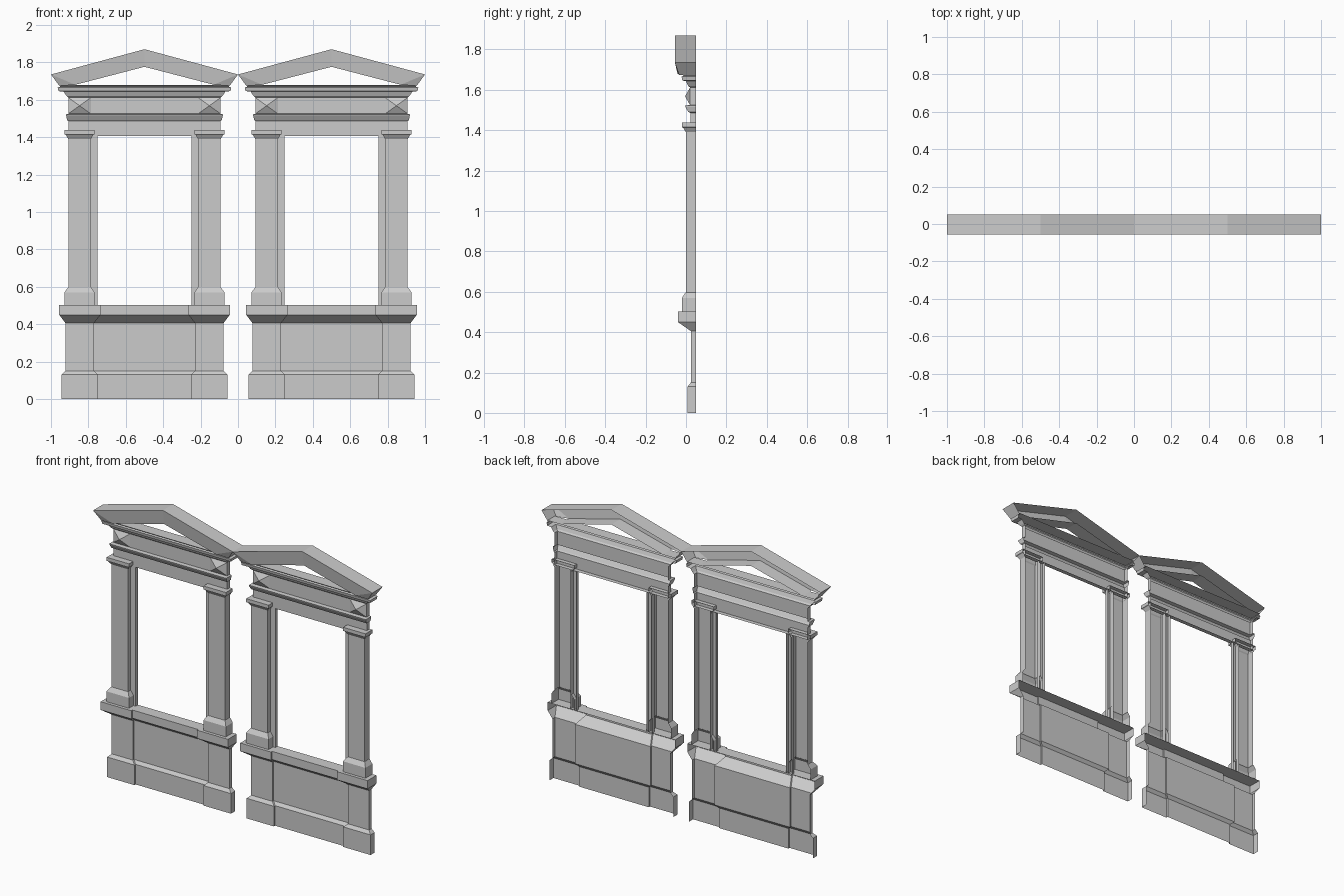
import bpy, bmesh

if "Cube" in bpy.data.objects:
    bpy.data.objects.remove(bpy.data.objects["Cube"])

BACK = 0.05


def make_object(name, polys):
    bm = bmesh.new()
    for poly in polys:
        bm.faces.new([bm.verts.new(p) for p in poly])
    bmesh.ops.remove_doubles(bm, verts=bm.verts, dist=0.0001)
    me = bpy.data.meshes.new(name)
    bm.to_mesh(me)
    bm.free()
    ob = bpy.data.objects.new(name, me)
    bpy.context.collection.objects.link(ob)
    return ob


def sweep(name, cx, half_plan, profile, top=False, bottom=False):
    """Carry a moulding (dx, dy, z) round a symmetric plan, open at the back.
    Plan points: x, y, and the way the corner grows (sx, sy)."""
    plan = half_plan + [(-x, y, -sx, sy) for x, y, sx, sy in reversed(half_plan)]
    rings = [[(cx + x + sx * dx, y + sy * dy, z) for x, y, sx, sy in plan]
             for dx, dy, z in profile]
    polys = []
    for a, b in zip(rings, rings[1:]):
        for i in range(len(plan) - 1):
            polys.append((b[i], b[i + 1], a[i + 1], a[i]))
    if top:
        polys.append(rings[-1][::-1])
    if bottom:
        polys.append(rings[0])
    return make_object(name, polys)


def box_plan(hw, front):
    return [(hw, BACK, 1, 0), (hw, front, 1, -1)]


# Plan of the pedestal: two piers with a recessed panel between
PEDESTAL_PLAN = [(0.422, BACK, 1, 0), (0.422, 0.024, 1, -1),
                 (0.27, 0.024, -1, -1), (0.27, 0.036, -1, -1)]
PEDESTAL = [(0.022, 0.016, 0), (0.022, 0.016, 0.13), (0, 0, 0.15), (0, 0, 0.405),
            (0.034, 0.064, 0.45), (0.034, 0.064, 0.503)]
COLUMN = [(0.02, 0.02, 0.503), (0.02, 0.02, 0.57), (0.003, 0.003, 0.595), (0, 0, 0.597),
          (0, 0, 1.39), (0.014, 0.014, 1.412), (0.02, 0.02, 1.415), (0.02, 0.02, 1.438)]
ENTABLATURE = [(0, 0, 1.405), (0, 0, 1.485), (0.006, 0.01, 1.49), (0.012, 0.025, 1.515),
               (0.012, 0.027, 1.522), (0, 0.002, 1.525), (0, 0.002, 1.612),
               (0.01, 0.012, 1.62), (0.025, 0.022, 1.643), (0.053, 0.04, 1.646),
               (0.057, 0.044, 1.665), (0.043, 0.035, 1.67), (0.05, 0.048, 1.68)]


def pyramid(name, x, y, z, hw, hz, height):
    c = [(x - hw, y, z - hz), (x + hw, y, z - hz), (x + hw, y, z + hz), (x - hw, y, z + hz)]
    tip = (x, y - height, z)
    return make_object(name, [(c[i], c[(i + 1) % 4], tip) for i in range(4)])


def pediment(cx):
    polys = []
    for s in (1, -1):
        def P(x, y, z):
            return (cx + s * x, y, z)
        end, apex = P(0.5, -0.055, 1.735), P(0, -0.055, 1.87)
        low, inner = P(0.37, -0.042, 1.68), P(0, -0.042, 1.776)
        foot = P(0.455, -0.034, 1.674)

        def back(p):
            return (p[0], BACK, p[2])
        half = [(end, apex, inner, low),                  # front of the rake
                (end, low, foot),                         # mitred corner
                (end, foot, back(foot), back(end)),       # end
                (apex, end, back(end), back(apex)),       # top slope
                (low, inner, back(inner), back(low))]     # soffit
        polys += half if s == 1 else [f[::-1] for f in half]
    return make_object("pediment", polys)


for cx in (-0.5, 0.5):
    sweep("pedestal", cx, PEDESTAL_PLAN, PEDESTAL, top=True)
    sweep("entablature", cx, box_plan(0.407, 0.022), ENTABLATURE, top=True, bottom=True)
    for s in (-1, 1):
        sweep("column", cx + s * 0.347, box_plan(0.06, 0.0), COLUMN, top=True)
        sweep("window_jamb", cx + s * 0.272, box_plan(0.021, 0.026),
              [(0, 0, 0.503), (0, 0, 1.405)])
        pyramid("frieze_pyramid", cx + s * 0.347, 0.02, 1.568, 0.06, 0.043, 0.025)
    pediment(cx)

for ob in bpy.context.collection.objects:
    for p in ob.data.polygons:
        p.use_smooth = False
